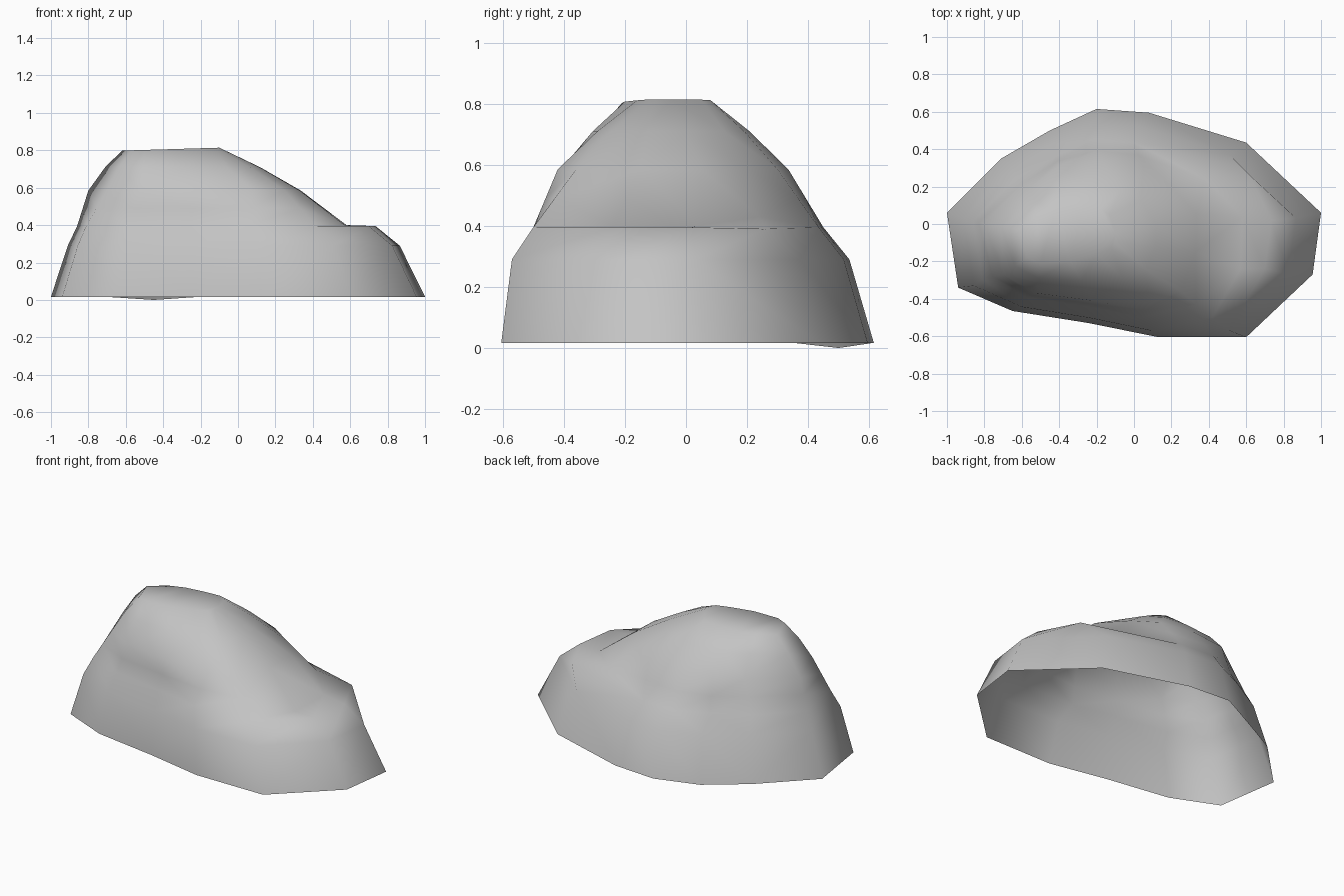
import bpy
import bmesh

default_cube = bpy.data.objects.get("Cube")
if default_cube:
    bpy.data.objects.remove(default_cube, do_unlink=True)


def fit(outline, left, right, front, back):
    """Squeeze an outline into a new rectangle."""
    xs = [p[0] for p in outline]
    ys = [p[1] for p in outline]
    width, depth = max(xs) - min(xs), max(ys) - min(ys)
    return [(left + (x - min(xs)) / width * (right - left),
             front + (y - min(ys)) / depth * (back - front)) for x, y in outline]


def at_height(outline, height, tilt=0.0):
    """Lift a flat outline to a height, optionally tilted along x."""
    return [(x, y, height + tilt * x) for x, y in outline]


def blend(ring_a, ring_b):
    """Ring halfway between two others."""
    return [tuple((a + b) / 2 for a, b in zip(p, q)) for p, q in zip(ring_a, ring_b)]


# Outlines, counter-clockwise from the right end
ground = [(1, .06), (.6, .435), (.08, .595), (-.2, .615), (-.45, .5), (-.71, .35),
          (-1, .06), (-.94, -.34), (-.65, -.465), (-.24, -.53), (.13, -.605),
          (.6, -.605), (.955, -.27)]
upper = [(.335, .05), (.2, .2), (.05, .3), (-.17, .335), (-.4, .31), (-.55, .2),
         (-.8, 0), (-.7, -.27), (-.52, -.37), (-.22, -.41), (.08, -.42),
         (.25, -.36), (.33, -.15)]
crown = [(-.1, -.05), (-.13, .05), (-.18, .08), (-.28, .08), (-.42, .07), (-.52, .04),
         (-.62, -.03), (-.57, -.18), (-.5, -.21), (-.34, -.2), (-.2, -.16),
         (-.12, -.13), (-.1, -.1)]

# Foot ring with one point dipping to the floor
foot_ring = at_height(ground, .017)
foot_ring[4] = (*ground[4], 0)

# Steep lower wall
wall_ring = at_height(fit(ground, -.91, .865, -.57, .535), .29)
shoulder_ring = at_height(fit(ground, -.86, .735, -.5, .45), .395)
shoulder_ring[1] = (.62, .26, .39)

# Shelf on the right end, where the slope flattens out
upper_ring = at_height(upper, .585)
shelf_ring = blend(shoulder_ring, upper_ring)
shelf_ring[0] = (.58, .04, .4)
shelf_ring[1] = (.38, .24, .43)
shelf_ring[-1] = (.57, -.24, .4)

# Rounded summit
crown_ring = at_height(crown, .817, .03)
brow_ring = [(x, y, .71) for x, y, z in blend(upper_ring, crown_ring)]

rings = [foot_ring, wall_ring, shoulder_ring, shelf_ring, upper_ring, brow_ring, crown_ring]

# Skin the rings, leaving the underside open
bm = bmesh.new()
loops = [[bm.verts.new(p) for p in ring] for ring in rings]
for low, high in zip(loops, loops[1:]):
    for i in range(len(low)):
        j = (i + 1) % len(low)
        bm.faces.new((low[i], low[j], high[j], high[i]))
bm.faces.new(loops[-1])
bmesh.ops.triangulate(bm, faces=bm.faces[:])
mesh = bpy.data.meshes.new("boulder")
bm.to_mesh(mesh)
bm.free()
mesh.shade_smooth()

# Stone colour
stone = bpy.data.materials.new("stone_grey")
stone.use_nodes = True
stone.diffuse_color = (.55, .55, .55, 1)
stone.node_tree.nodes["Principled BSDF"].inputs["Base Color"].default_value = stone.diffuse_color
mesh.materials.append(stone)

boulder = bpy.data.objects.new("boulder", mesh)
bpy.context.collection.objects.link(boulder)
